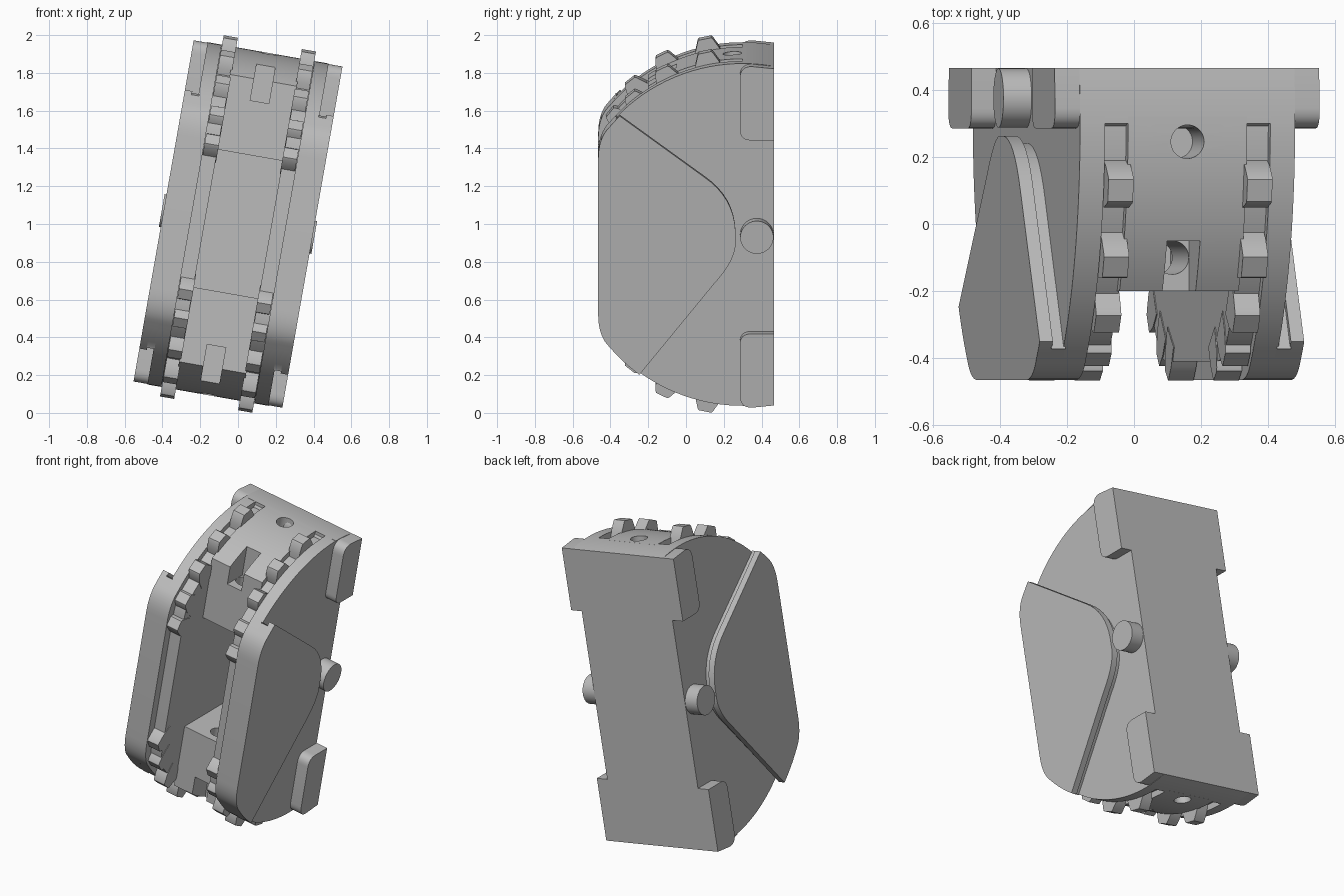
import bpy, bmesh
from math import sin, cos, asin, acos, radians, pi
from mathutils import Matrix, Vector

cube = bpy.data.objects.get("Cube")
if cube:
    bpy.data.objects.remove(cube)

grey = bpy.data.materials.new("plain grey")
grey.use_nodes = True
grey.diffuse_color = (0.5, 0.5, 0.5, 1)
grey.node_tree.nodes["Principled BSDF"].inputs["Base Color"].default_value = grey.diffuse_color

TILT = Matrix.Translation((0, 0, 1)) @ Matrix.Rotation(radians(10), 4, 'Y')
R, AXIS, FRONT, BACK = 0.92, 0.3, -0.465, 0.465


def finish(name, bm):
    bmesh.ops.recalc_face_normals(bm, faces=bm.faces)
    bm.transform(TILT)
    mesh = bpy.data.meshes.new(name)
    bm.to_mesh(mesh)
    bm.free()
    mesh.materials.append(grey)
    mesh.shade_smooth()
    mesh.set_sharp_from_angle(angle=radians(30))
    obj = bpy.data.objects.new(name, mesh)
    bpy.context.collection.objects.link(obj)
    return obj


def prism(name, profile, x0, x1):
    """Extrude a (y, z) profile along x."""
    bm = bmesh.new()
    face = bm.faces.new([bm.verts.new((x0, y, z)) for y, z in profile])
    new = bmesh.ops.extrude_face_region(bm, geom=[face])["geom"]
    bmesh.ops.translate(bm, vec=(x1 - x0, 0, 0),
                        verts=[v for v in new if isinstance(v, bmesh.types.BMVert)])
    return finish(name, bm)


def cylinder(name, radius, depth, matrix):
    bm = bmesh.new()
    bmesh.ops.create_cone(bm, cap_ends=True, segments=40, radius1=radius,
                          radius2=radius, depth=depth, matrix=matrix)
    return finish(name, bm)


def polar(r, a):
    return (AXIS - r * sin(a), r * cos(a))


def arc(r, a0, a1, n=20):
    return [polar(r, a0 + (a1 - a0) * i / n) for i in range(n + 1)]


def bend(p, q, s, n=8):
    """Quadratic curve from p to s pulled towards q."""
    p, q, s = Vector(p), Vector(q), Vector(s)
    ts = [i / n for i in range(n + 1)]
    return [tuple(p * (1 - t) ** 2 + q * 2 * t * (1 - t) + s * t * t) for t in ts]


def nose(r, front):
    """Rounded corner from the arc to the flat front."""
    return bend(polar(r, radians(50)), (front, r * 0.58), (front, r * 0.45))[1:]


def flip(points):
    return [(y, -z) for y, z in reversed(points)]


def outline(r, front):
    top = arc(r, -asin((BACK - AXIS) / r), radians(50)) + nose(r, front)
    return top + flip(top)


def subtract(obj, cutters):
    for c in cutters:
        c.hide_render = True
        mod = obj.modifiers.new("cut", 'BOOLEAN')
        mod.operation, mod.solver, mod.object = 'DIFFERENCE', 'EXACT', c
    deps = bpy.context.evaluated_depsgraph_get()
    obj.data = bpy.data.meshes.new_from_object(obj.evaluated_get(deps))
    obj.modifiers.clear()
    for c in cutters:
        bpy.data.objects.remove(c)
    obj.data.set_sharp_from_angle(angle=radians(30))


# Back plate
back_arc = arc(R, -asin((BACK - AXIS) / R), 0, 6)
prism("back_plate", back_arc + flip(back_arc), -0.325, 0.325)

# Outline of the raised side cover, and its slightly narrower neck
rim = arc(R, radians(45), radians(50), 3) + nose(R, FRONT)
low = arc(R, acos(0.74 / R), radians(50), 6) + nose(R, FRONT)
upper_bend = bend((0.10, 0.32), (0.255, 0.21), (0.262, 0.03))
lower_bend = bend((0.262, -0.05), (0.25, -0.14), (0.15, -0.25))
cover = rim + flip(low) + list(reversed(lower_bend)) + list(reversed(upper_bend))
flat = len(rim) + len(low)
neck = [(y, z) if 0 < i < flat - 1 else (y - 0.022, z * 0.985)
        for i, (y, z) in enumerate(cover)]

teeth_radii = (0.985, 0.978, 0.95, 0.905, 0.86)
teeth_angles = (11.7, 26, 39, 51, 61)

for side, label in ((1, "left"), (-1, "right")):
    # Side wall, toothed rail and cover
    prism(label + "_wall", outline(R, FRONT), side * 0.25, side * 0.325)
    prism(label + "_rail", outline(0.885, -0.41), side * 0.175, side * 0.25)
    prism(label + "_cover_neck", neck, side * 0.32, side * 0.362)
    prism(label + "_cover", cover, side * 0.36, side * 0.4)
    # Pivot pin
    spin = Matrix.Translation((side * 0.36, 0.375, 0)) @ Matrix.Rotation(pi / 2, 4, 'Y')
    cylinder(label + "_pin", 0.088, 0.1, spin)
    # Rail teeth, mirrored top and bottom
    for r, deg in zip(teeth_radii, teeth_angles):
        a = radians(deg)
        tooth = [polar(r - 0.13, a - 0.085), polar(r - 0.06, a - 0.07), polar(r - 0.008, a - 0.042),
                 polar(r, a - 0.034), polar(r, a + 0.034), polar(r - 0.008, a + 0.042),
                 polar(r - 0.06, a + 0.07), polar(r - 0.13, a + 0.085)]
        for shape, end in ((tooth, "upper"), (flip(tooth), "lower")):
            prism(f"{label}_{end}_tooth", shape, side * 0.172, side * 0.248)

# Corner lugs, rounded towards the front
lug_top = polar(R, -asin((BACK - AXIS) / R))
lug = ([(BACK, 0.52)] + bend((0.345, 0.52), (0.285, 0.52), (0.285, 0.58))
       + bend((0.285, 0.85), (0.285, 0.915), (0.345, 0.917)) + [lug_top])

# End blocks with a notch and two screw holes
block = [(0.32, 0.37), (-0.2, 0.37)] + list(reversed(arc(R, 0, asin(0.5 / R)))) + [(0.32, R)]
for s, end in ((1, "upper"), (-1, "lower")):
    place = (lambda p: p) if s > 0 else flip
    prism(end + "_lugs", place(lug), -0.4, 0.4)
    body = prism(end + "_block", place(block), -0.18, 0.18)
    notch = [(-0.3, 0.656), (-0.05, 0.656), (-0.05, 1.1), (-0.3, 1.1)]
    subtract(body, [
        prism("notch_cutter", place(notch), -0.05, 0.05),
        cylinder("front_hole_cutter", 0.05, 0.6, Matrix.Translation((0, -0.1, s * 0.5))),
        cylinder("rear_hole_cutter", 0.05, 0.4, Matrix.Translation((0, 0.245, s * 0.92)))])
